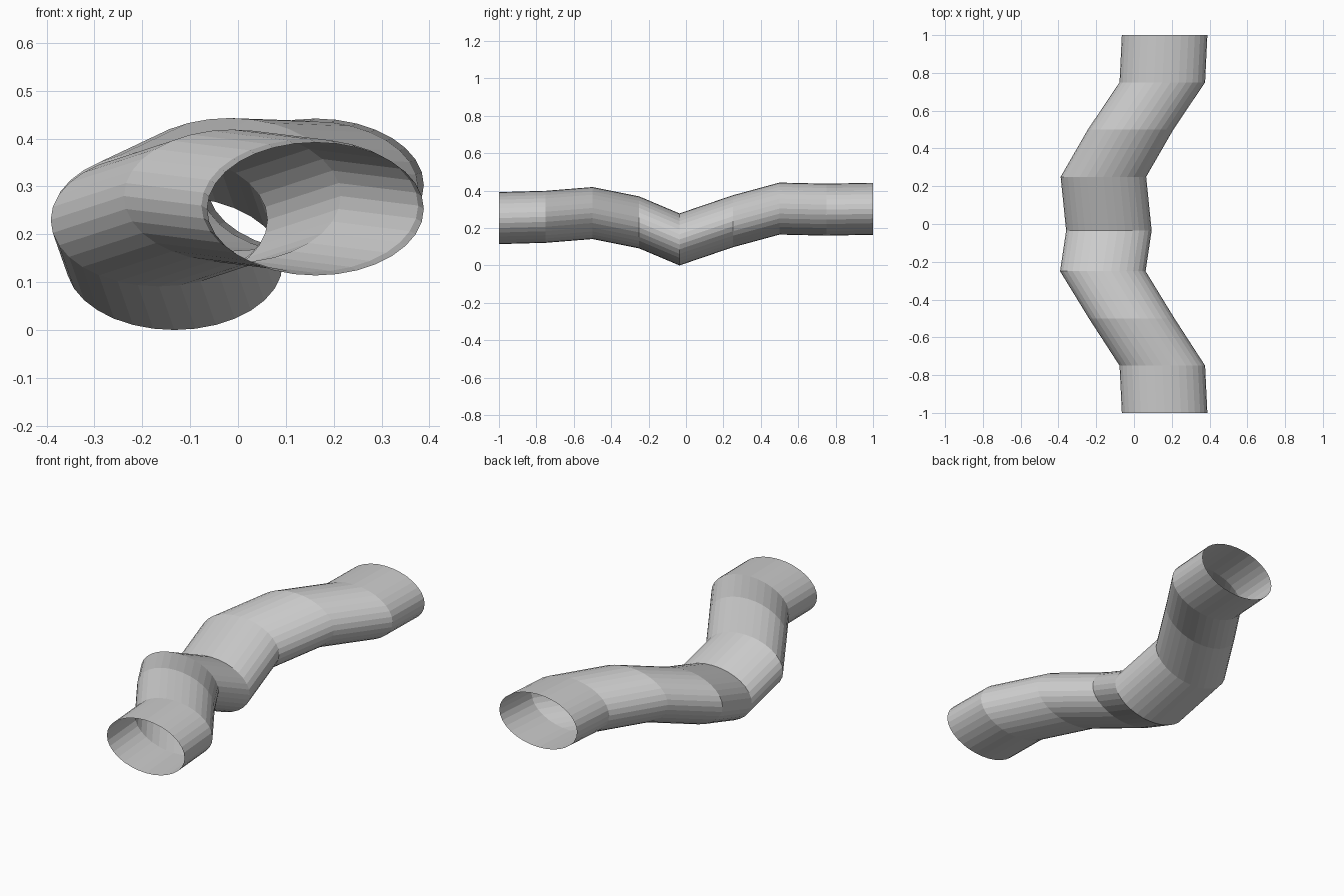
import bpy, bmesh
from math import cos, sin, pi

if "Cube" in bpy.data.objects:
    bpy.data.objects.remove(bpy.data.objects["Cube"])

SIDES = 32
RX, RZ = 0.2265, 0.139  # half width and half height of the oval section

# path of section centres (x, y, z)
path = [(0.162, -1, 0.253), (0.15, -0.75, 0.26), (-0.012, -0.5, 0.28),
        (-0.165, -0.25, 0.23), (-0.133, -0.035, 0.139), (-0.162, 0.25, 0.236),
        (-0.018, 0.5, 0.304), (0.15, 0.75, 0.298), (0.162, 1, 0.303)]

# open-ended winding tube, one oval ring per path point
bm = bmesh.new()
rings = []
for x, y, z in path:
    rings.append([bm.verts.new((x + RX * cos(2 * pi * i / SIDES), y,
                                z + RZ * sin(2 * pi * i / SIDES)))
                  for i in range(SIDES)])
for a, b in zip(rings, rings[1:]):
    for i in range(SIDES):
        j = (i + 1) % SIDES
        bm.faces.new((a[i], b[i], b[j], a[j]))

# faces point outwards
bm.normal_update()
f = bm.faces[:][0]
if f.normal.x < 0:
    bmesh.ops.reverse_faces(bm, faces=bm.faces[:])

mesh = bpy.data.meshes.new("tunnel_tube")
bm.to_mesh(mesh)
bm.free()
bpy.context.collection.objects.link(bpy.data.objects.new("tunnel_tube", mesh))
